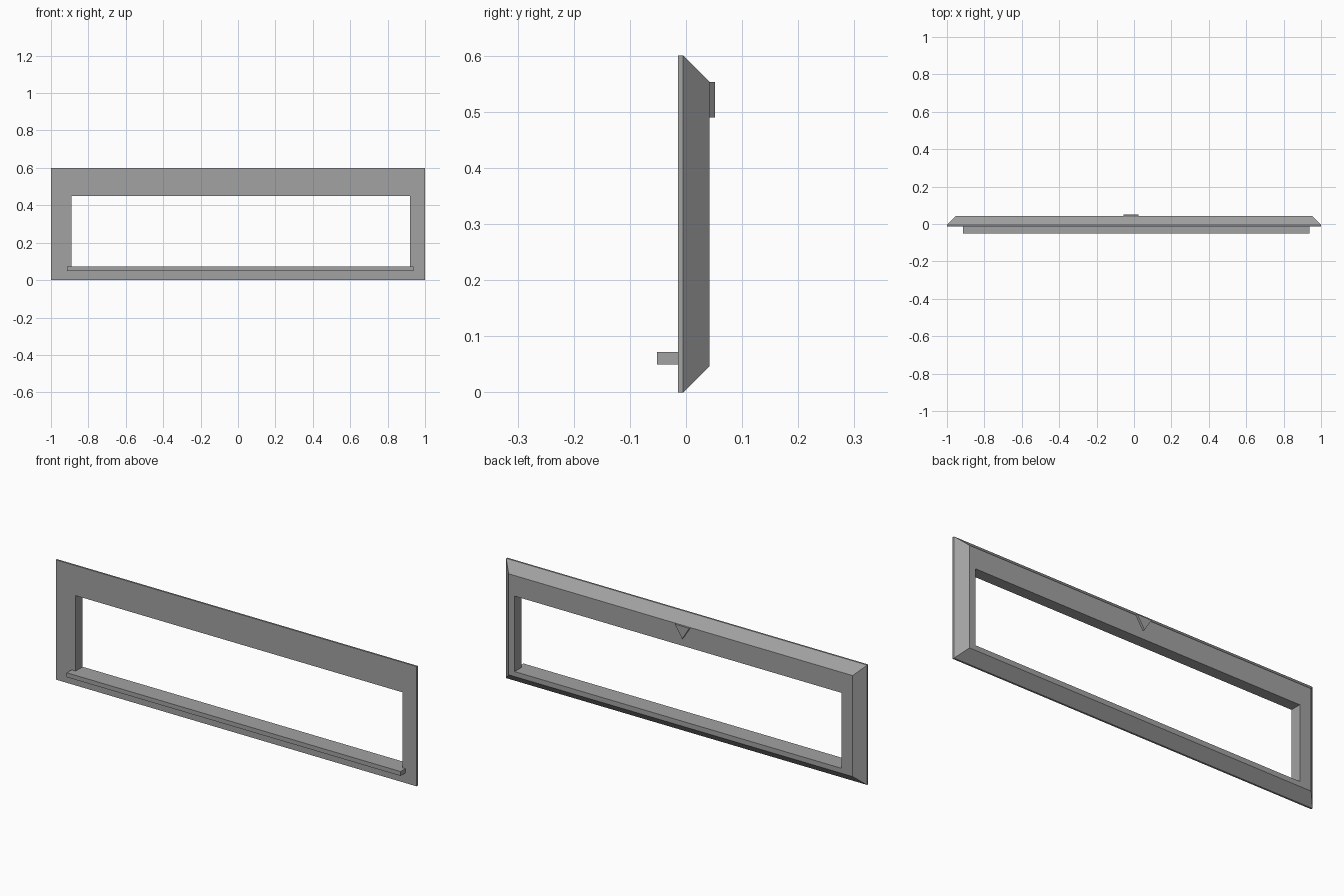
import bpy
import bmesh

if "Cube" in bpy.data.objects:
    bpy.data.objects.remove(bpy.data.objects["Cube"])

grey = bpy.data.materials.new("mid grey")
grey.diffuse_color = (0.36, 0.36, 0.36, 1)
grey.use_nodes = True
grey.node_tree.nodes["Principled BSDF"].inputs["Base Color"].default_value = grey.diffuse_color


def skin(name, rings, closed):
    """Join equal-sized point rings into a solid; closed links the last ring to the first."""
    bm = bmesh.new()
    loops = [[bm.verts.new(p) for p in ring] for ring in rings]
    n = len(loops[0])
    pairs = list(zip(loops, loops[1:]))
    if closed:
        pairs.append((loops[-1], loops[0]))
    else:
        bm.faces.new(loops[0])
        bm.faces.new(loops[-1])
    for a, b in pairs:
        for i in range(n):
            j = (i + 1) % n
            bm.faces.new((a[i], a[j], b[j], b[i]))
    bmesh.ops.recalc_face_normals(bm, faces=bm.faces)
    mesh = bpy.data.meshes.new(name)
    bm.to_mesh(mesh)
    bm.free()
    mesh.materials.append(grey)
    obj = bpy.data.objects.new(name, mesh)
    bpy.context.collection.objects.link(obj)
    return obj


def rect(x0, x1, z0, z1, y):
    return [(x0, y, z0), (x1, y, z0), (x1, y, z1), (x0, y, z1)]


FRONT, RIM, BACK = -0.014, -0.005, 0.042
BEVEL = BACK - RIM
opening = (-0.89, 0.92, 0.072, 0.45)

# Bezel: thin square rim, 45 degree chamfer to the back, off-centre opening
skin("bezel_frame", [
    rect(-1, 1, 0, 0.6, FRONT),
    rect(-1, 1, 0, 0.6, RIM),
    rect(-1 + BEVEL, 1 - BEVEL, BEVEL, 0.6 - BEVEL, BACK),
    rect(*opening, BACK),
    rect(*opening, FRONT),
], True)

# Narrow shelf on the front, flush with the sill of the opening
skin("front_ledge", [rect(-0.913, 0.937, 0.05, 0.072, y) for y in (-0.052, FRONT)], False)

# Small downward-pointing wedge on the back
skin("back_pointer", [
    [(-0.055, y, 0.553), (0.025, y, 0.553), (-0.015, y, 0.49)] for y in (BACK, 0.052)
], False)
